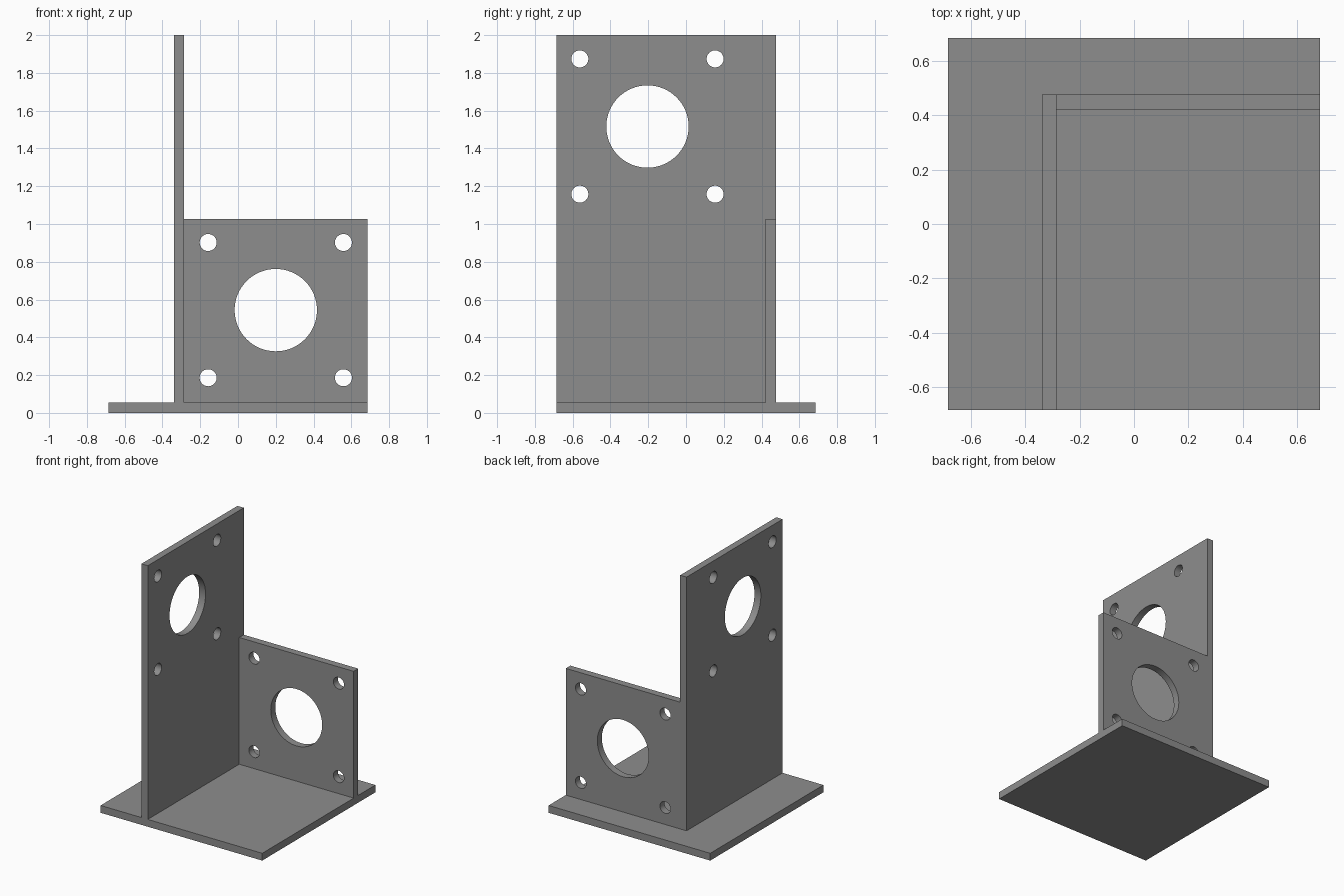
import bpy
import math
from mathutils import Vector

if "Cube" in bpy.data.objects:
    bpy.data.objects.remove(bpy.data.objects["Cube"])

grey = bpy.data.materials.new("mid_grey")
grey.diffuse_color = (0.27, 0.27, 0.27, 1)
grey.use_nodes = True
grey.node_tree.nodes["Principled BSDF"].inputs["Base Color"].default_value = grey.diffuse_color


def box(name, low, high):
    """Axis-aligned plate between two corners."""
    low, high = Vector(low), Vector(high)
    bpy.ops.mesh.primitive_cube_add(size=1)
    ob = bpy.context.object
    ob.name = name
    size, mid = high - low, (high + low) / 2
    for v in ob.data.vertices:
        v.co = v.co * size + mid
    ob.data.materials.append(grey)
    return ob


def drill(plate, centre, radius, rotation):
    """Cut a round hole through a plate."""
    bpy.ops.mesh.primitive_cylinder_add(vertices=64, radius=radius, depth=0.3,
                                        location=centre, rotation=rotation)
    cutter = bpy.context.object
    cutter.name = "hole_cutter"
    cutter.hide_render = True
    mod = plate.modifiers.new("hole", 'BOOLEAN')
    mod.operation = 'DIFFERENCE'
    mod.solver = 'EXACT'
    mod.object = cutter
    bpy.context.view_layer.objects.active = plate
    bpy.ops.object.modifier_apply(modifier=mod.name)
    bpy.data.objects.remove(cutter, do_unlink=True)


def motor_holes(plate, centre, across, rotation):
    """Large centre bore with four bolt holes in a square around it."""
    centre, across, up = Vector(centre), Vector(across), Vector((0, 0, 1))
    drill(plate, centre, 0.218, rotation)
    for a in (-0.358, 0.358):
        for b in (-0.358, 0.358):
            drill(plate, centre + across * a + up * b, 0.045, rotation)


# Base plate
box("base_plate", (-0.685, -0.685, 0), (0.685, 0.685, 0.056))

# Tall side wall with its hole pattern near the top
tall = box("tall_wall", (-0.339, -0.685, 0.056), (-0.285, 0.477, 2))
motor_holes(tall, (-0.312, -0.204, 1.516), (0, 1, 0), (0, math.pi / 2, 0))

# Short back wall with its hole pattern in the middle
short = box("short_wall", (-0.285, 0.422, 0.056), (0.685, 0.477, 1.027))
motor_holes(short, (0.2, 0.45, 0.544), (1, 0, 0), (math.pi / 2, 0, 0))

# Smooth hole walls, crisp plate edges
for ob in (tall, short):
    bpy.ops.object.select_all(action='DESELECT')
    ob.select_set(True)
    bpy.context.view_layer.objects.active = ob
    bpy.ops.object.shade_smooth_by_angle(angle=math.radians(30))
